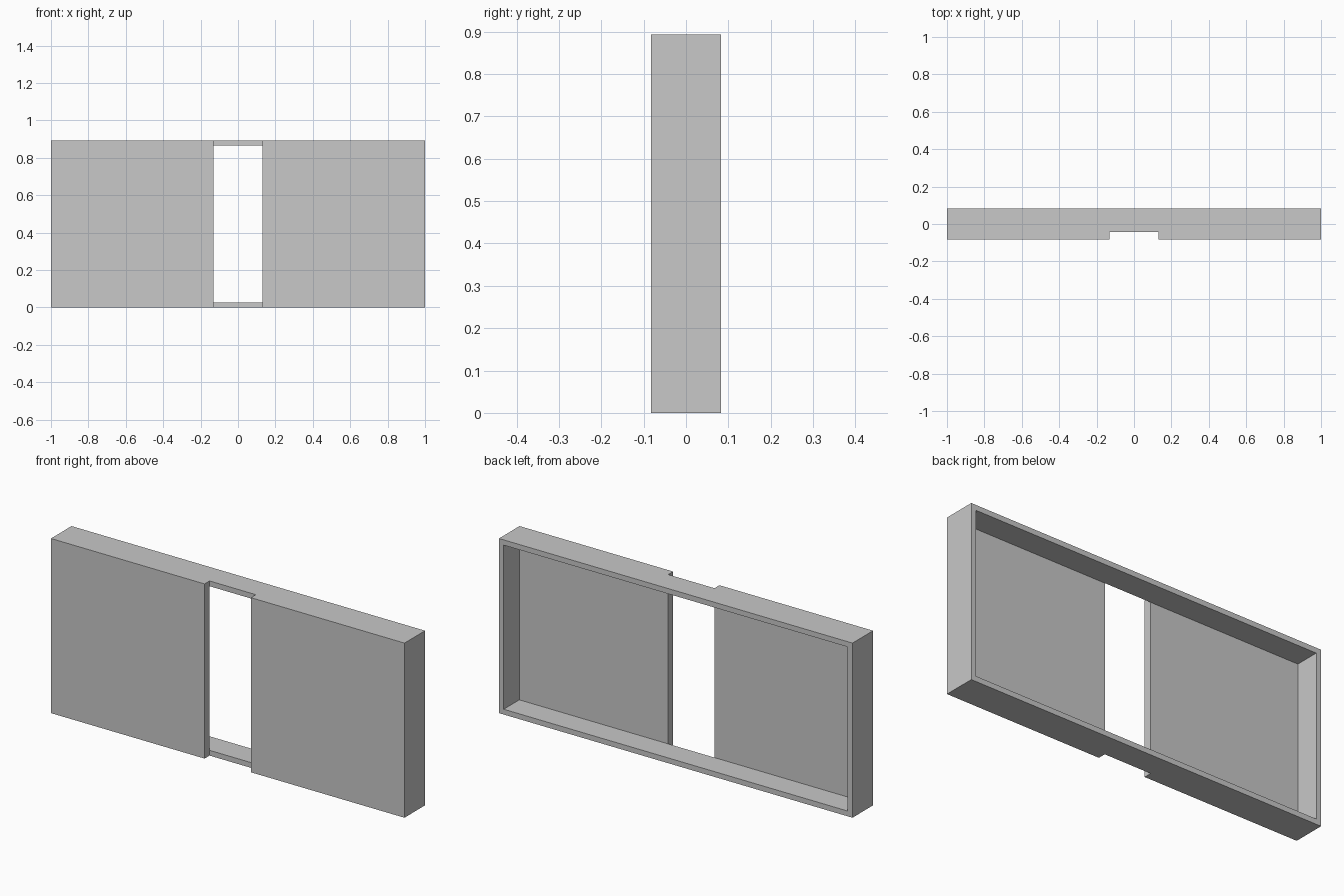
import bpy
import bmesh
from mathutils import Matrix, Vector

cube = bpy.data.objects.get("Cube")
if cube:
    bpy.data.objects.remove(cube, do_unlink=True)

HEIGHT = 0.893
FRONT, RECESS, BACK = -0.083, -0.043, 0.083
RIM = 0.027
GAP = 0.131

grey = bpy.data.materials.new("plain grey")
grey.use_nodes = True
colour = (0.58, 0.58, 0.58, 1)
grey.diffuse_color = colour
grey.node_tree.nodes["Principled BSDF"].inputs["Base Color"].default_value = colour


def box(bm, low, high):
    low, high = Vector(low), Vector(high)
    place = Matrix.Translation((low + high) / 2) @ Matrix.Diagonal((high - low).to_4d())
    bmesh.ops.create_cube(bm, size=1, matrix=place)


def finish(bm, name):
    mesh = bpy.data.meshes.new(name)
    bm.to_mesh(mesh)
    bm.free()
    mesh.materials.append(grey)
    obj = bpy.data.objects.new(name, mesh)
    bpy.context.collection.objects.link(obj)


# Front panels either side of the tall opening
for name, x0, x1 in (("right_panel", -1, -GAP), ("left_panel", GAP, 1)):
    bm = bmesh.new()
    box(bm, (x0, FRONT, 0), (x1, RECESS, HEIGHT))
    finish(bm, name)

# Thin rim behind the panels: a rectangle outline extruded in depth
bm = bmesh.new()
rings = []
for inset in (0, RIM):
    x, z0, z1 = 1 - inset, inset, HEIGHT - inset
    corners = ((-x, z0), (x, z0), (x, z1), (-x, z1))
    rings.append([bm.verts.new((cx, RECESS, cz)) for cx, cz in corners])
outer, inner = rings
for i in range(4):
    j = (i + 1) % 4
    bm.faces.new((outer[i], outer[j], inner[j], inner[i]))
rim = bmesh.ops.extrude_face_region(bm, geom=bm.faces[:], use_keep_orig=True)
moved = [v for v in rim["geom"] if isinstance(v, bmesh.types.BMVert)]
bmesh.ops.translate(bm, verts=moved, vec=(0, BACK - RECESS, 0))
bmesh.ops.recalc_face_normals(bm, faces=bm.faces[:])
finish(bm, "rear_rim")
